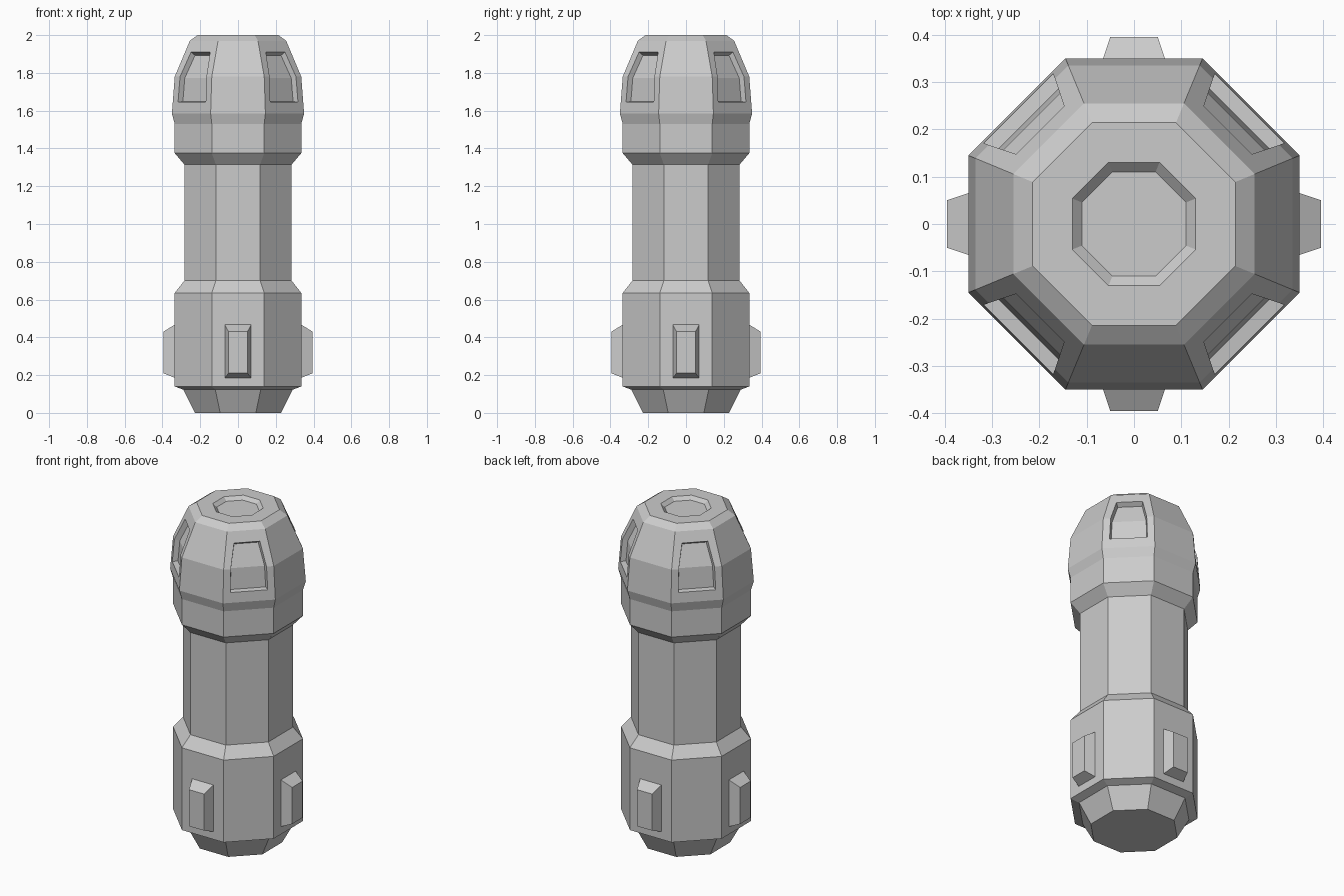
import bpy, bmesh, math

cube = bpy.data.objects.get("Cube")
if cube:
    bpy.data.objects.remove(cube, do_unlink=True)

grey = bpy.data.materials.new("light_grey")
grey.use_nodes = True
colour = (0.6, 0.6, 0.6, 1)
grey.diffuse_color = colour
grey.node_tree.nodes["Principled BSDF"].inputs["Base Color"].default_value = colour

SIDES = 8
SHOULDER, BROW, CROWN = (0.35, 1.585), (0.335, 1.78), (0.255, 1.97)


def finish(name, bm):
    bmesh.ops.recalc_face_normals(bm, faces=bm.faces)
    mesh = bpy.data.meshes.new(name)
    bm.to_mesh(mesh)
    bm.free()
    mesh.materials.append(grey)
    obj = bpy.data.objects.new(name, mesh)
    bpy.context.collection.objects.link(obj)
    return obj


def ring(bm, apothem, z):
    """Octagon whose flat sides face the axes."""
    r = apothem / math.cos(math.pi / SIDES)
    angles = [(i + 0.5) * math.tau / SIDES for i in range(SIDES)]
    return [bm.verts.new((r * math.cos(a), r * math.sin(a), z)) for a in angles]


def dome_apothem(z):
    """Distance of the dome surface from the axis at a height."""
    low, high = (SHOULDER, BROW) if z < BROW[1] else (BROW, CROWN)
    t = (z - low[1]) / (high[1] - low[1])
    return low[0] + t * (high[0] - low[0])


# Body: bottom cap, foot, lower collar, shaft, dome and dished top
profile = [(0.228, 0), (0.29, 0.123), (0.335, 0.14), (0.335, 0.635),
           (0.284, 0.70), (0.284, 1.315), (0.335, 1.375), (0.335, 1.53),
           SHOULDER, BROW, CROWN, (0.214, 2.0), (0.13, 2.0), (0.11, 1.98)]
bm = bmesh.new()
rings = [ring(bm, a, z) for a, z in profile]
bm.faces.new(rings[0][::-1])
bm.faces.new(rings[-1])
bands = []
for low, high in zip(rings, rings[1:]):
    bands.append([bm.faces.new((low[i], low[(i + 1) % SIDES],
                                high[(i + 1) % SIDES], high[i])) for i in range(SIDES)])
bmesh.ops.recalc_face_normals(bm, faces=bm.faces)

# Recessed windows on the four diagonal sides of the dome
first = profile.index(SHOULDER)
for side in range(0, SIDES, 2):
    panes = [bands[first][side], bands[first + 1][side]]
    bmesh.ops.inset_region(bm, faces=panes, thickness=0.04, use_even_offset=True)
    angle = (side + 1) * math.tau / SIDES
    c, s = math.cos(angle), math.sin(angle)
    for v in {v for f in panes for v in f.verts}:
        across = v.co.y * c - v.co.x * s
        z = 1.91 if v.co.z > 1.85 else 1.645 if v.co.z < 1.7 else BROW[1]
        d = dome_apothem(z)
        v.co = (d * c - across * s, d * s + across * c, z)
    bmesh.ops.inset_region(bm, faces=panes, thickness=0.006, depth=-0.03,
                           use_even_offset=True)
finish("body", bm)


# Tapered lugs on the four axis sides of the lower collar
def lug(name, angle):
    c, s = math.cos(angle), math.sin(angle)
    bm = bmesh.new()
    loops = []
    for d, half, low, high in ((0.325, 0.07, 0.186, 0.467),
                               (0.335, 0.07, 0.186, 0.467),
                               (0.395, 0.05, 0.21, 0.43)):
        corners = ((-half, low), (half, low), (half, high), (-half, high))
        loops.append([bm.verts.new((d * c - w * s, d * s + w * c, z)) for w, z in corners])
    bm.faces.new(loops[0])
    bm.faces.new(loops[-1])
    for a, b in zip(loops, loops[1:]):
        for i in range(4):
            j = (i + 1) % 4
            bm.faces.new((a[i], a[j], b[j], b[i]))
    finish(name, bm)


for i, place in enumerate(("left", "back", "right", "front")):
    lug(place + "_lug", i * math.pi / 2)
